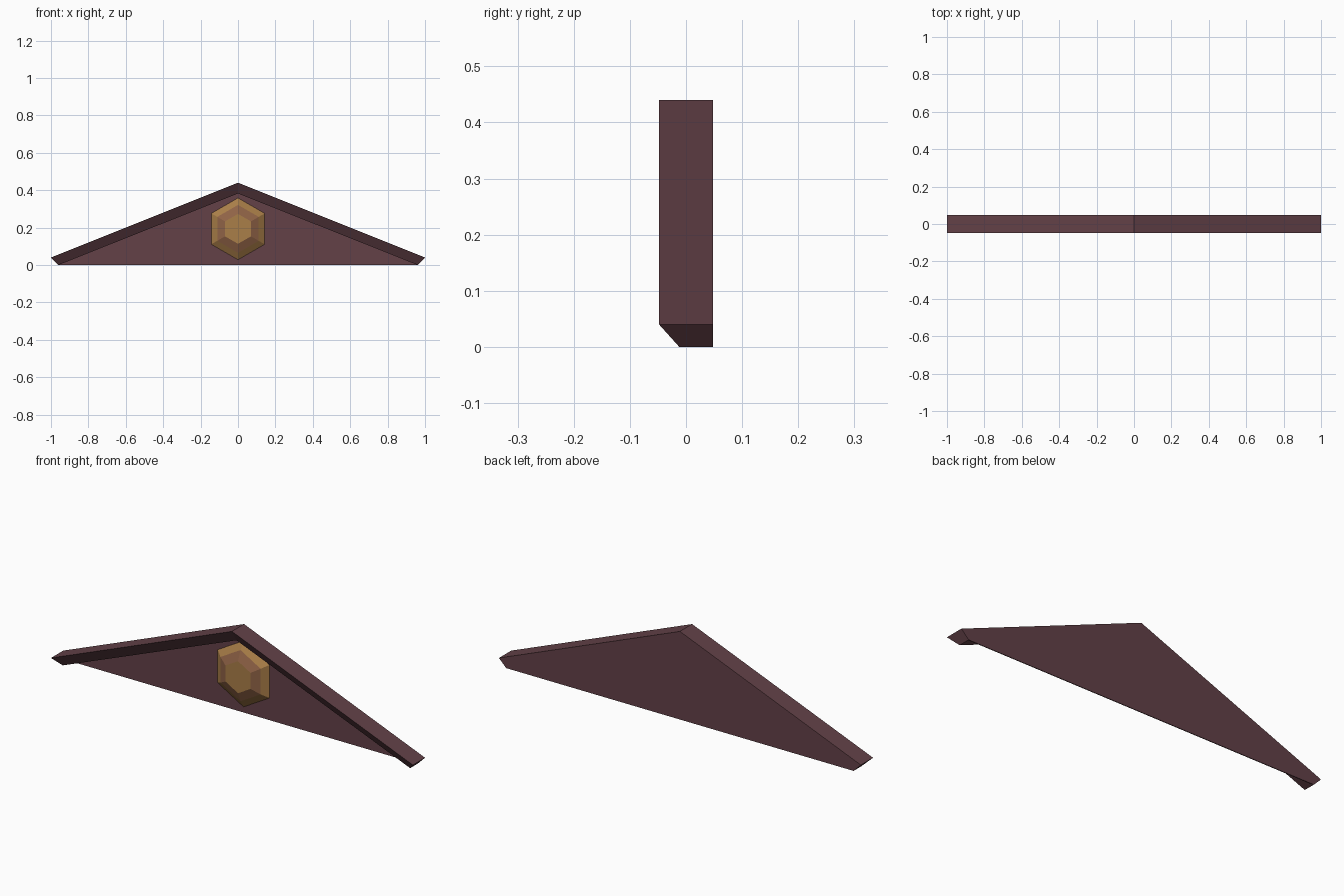
import bpy, bmesh, math

cube = bpy.data.objects.get("Cube")
if cube:
    bpy.data.objects.remove(cube, do_unlink=True)


def material(name, rgb):
    mat = bpy.data.materials.new(name)
    mat.use_nodes = True
    mat.diffuse_color = (*rgb, 1)
    mat.node_tree.nodes["Principled BSDF"].inputs["Base Color"].default_value = (*rgb, 1)
    return mat


maroon = material("dusky maroon", (0.125, 0.053, 0.064))
gold = material("antique gold", (0.40, 0.21, 0.065))
bronze = material("warm bronze", (0.28, 0.125, 0.062))


def loft(name, rings, mats, cap_first=True):
    """Join matching rings of points with quads and cap the ends."""
    bm = bmesh.new()
    loops = [[bm.verts.new(p) for p in ring] for ring in rings]
    n = len(rings[0])
    for k, (a, b) in enumerate(zip(loops, loops[1:])):
        for i in range(n):
            j = (i + 1) % n
            face = bm.faces.new((a[i], a[j], b[j], b[i]))
            face.material_index = k % len(mats)
    if cap_first:
        bm.faces.new(loops[0])
    bm.faces.new(loops[-1])
    bmesh.ops.recalc_face_normals(bm, faces=bm.faces)
    mesh = bpy.data.meshes.new(name)
    bm.to_mesh(mesh)
    bm.free()
    for mat in mats:
        mesh.materials.append(mat)
    obj = bpy.data.objects.new(name, mesh)
    bpy.context.collection.objects.link(obj)
    return obj


FRONT, BACK, LIP = -0.048, 0.048, -0.012


# Sloping roof rim with a bevelled front edge
def rim_section(outer_x, outer_z, inner_x, inner_z):
    return [(outer_x, FRONT, outer_z), (outer_x, BACK, outer_z),
            (inner_x, BACK, inner_z), (inner_x, LIP, inner_z)]


loft("roof_rim", [rim_section(-1, 0.04, -0.96, 0),
                  rim_section(0, 0.44, 0, 0.382),
                  rim_section(1, 0.04, 0.96, 0)], [maroon])

# Thin triangular panel closing the back
loft("gable_panel", [[(-0.96, y, 0), (0.96, y, 0), (0, y, 0.382)]
                     for y in (BACK - 0.004, BACK)], [maroon])


# Stepped hexagonal ornament
def hexagon(radius, y):
    return [(radius * math.sin(i * math.pi / 3), y,
             0.193 + radius * math.cos(i * math.pi / 3)) for i in range(6)]


loft("hexagon_ornament", [hexagon(0.165, BACK - 0.004), hexagon(0.128, 0.02),
                          hexagon(0.08, 0.0)], [gold, bronze], cap_first=False)
